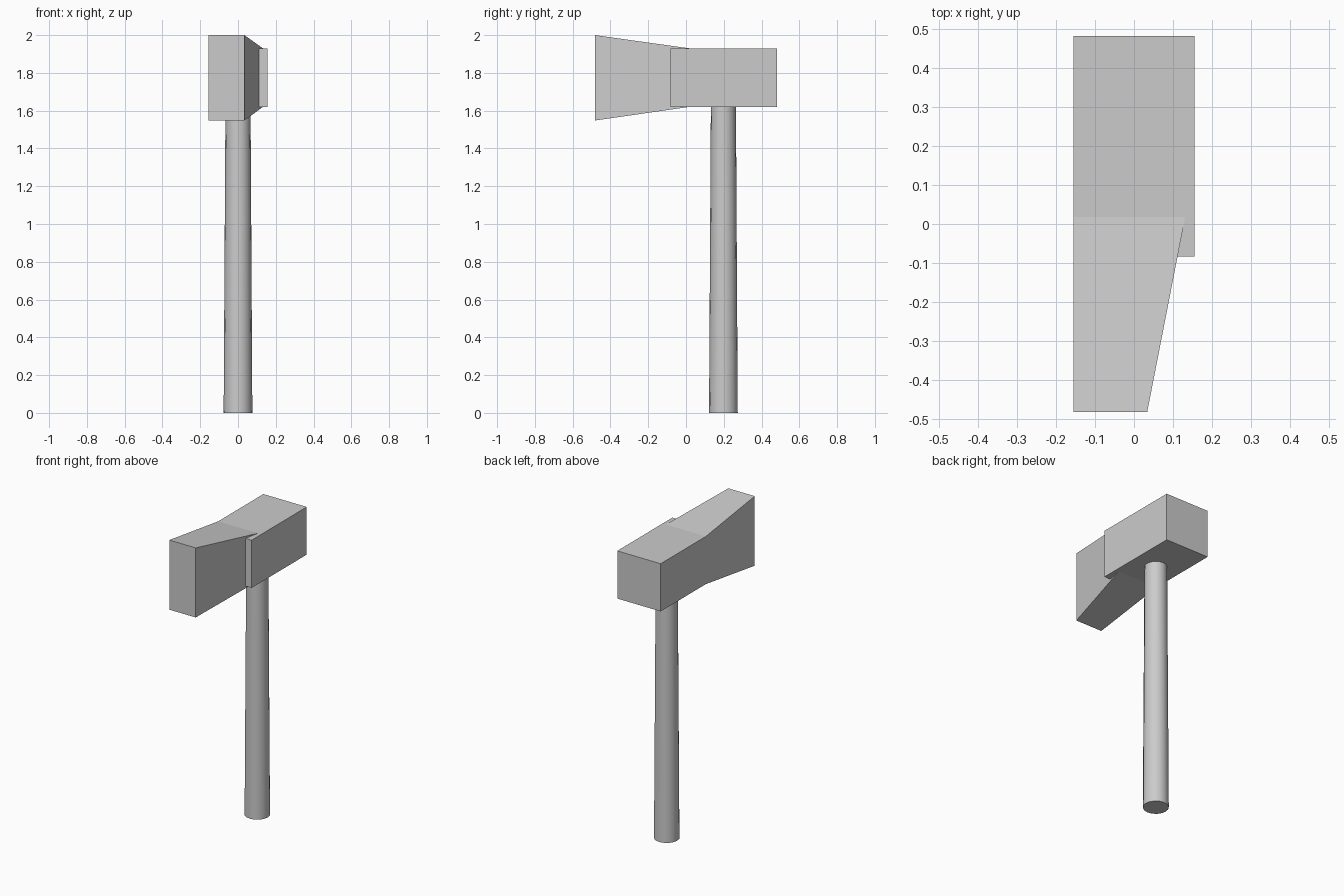
import bpy
import bmesh

if "Cube" in bpy.data.objects:
    bpy.data.objects.remove(bpy.data.objects["Cube"])


def finish(name, bm):
    bmesh.ops.recalc_face_normals(bm, faces=bm.faces)
    mesh = bpy.data.meshes.new(name)
    bm.to_mesh(mesh)
    bm.free()
    obj = bpy.data.objects.new(name, mesh)
    bpy.context.collection.objects.link(obj)
    return obj


def tapered_box(name, front, back):
    """Box between two rectangles, each (y, x0, x1, z0, z1)."""
    bm = bmesh.new()
    rings = []
    for y, x0, x1, z0, z1 in (front, back):
        corners = ((x0, z0), (x1, z0), (x1, z1), (x0, z1))
        rings.append([bm.verts.new((x, y, z)) for x, z in corners])
    a, b = rings
    bm.faces.new(a)
    bm.faces.new(b[::-1])
    for i in range(4):
        j = (i + 1) % 4
        bm.faces.new((a[i], b[i], b[j], a[j]))
    return finish(name, bm)


# Rear block of the head
tapered_box("head_block",
            (-0.083, -0.156, 0.156, 1.62, 1.93),
            (0.483, -0.156, 0.156, 1.62, 1.93))

# Flared blade, flat on the left and tapering on the right
tapered_box("blade",
            (-0.483, -0.156, 0.034, 1.548, 2.0),
            (0.04, -0.156, 0.136, 1.623, 1.927))

# Slightly tapered handle, its top end sunk into the head
top = 1.7
bpy.ops.mesh.primitive_cone_add(vertices=16, radius1=0.076, radius2=0.066,
                                depth=top, location=(0, 0.198, top / 2))
bpy.context.object.name = "handle"
bpy.ops.object.shade_smooth_by_angle()
